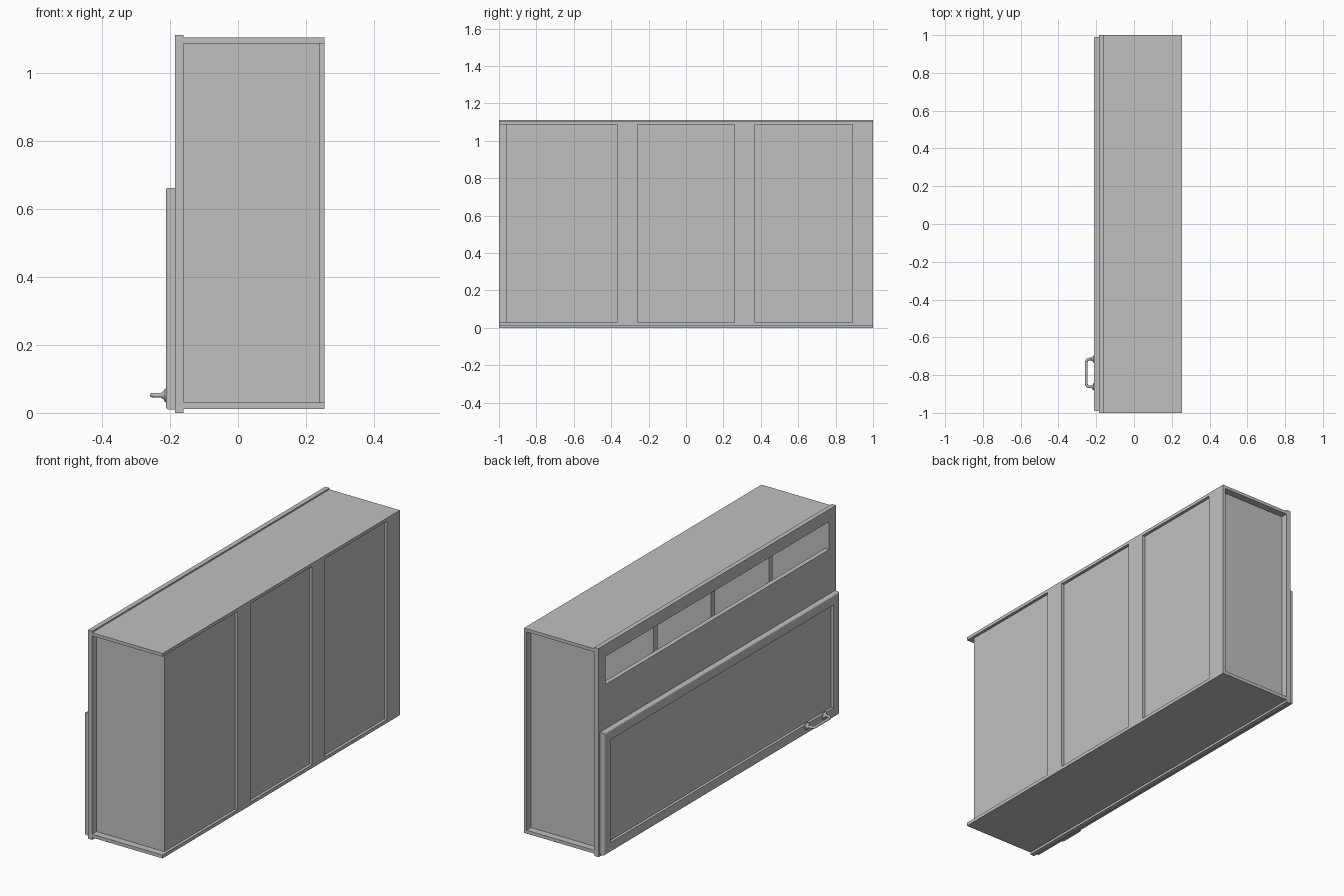
import bpy, bmesh, math
from mathutils import Vector

if "Cube" in bpy.data.objects:
    bpy.data.objects.remove(bpy.data.objects["Cube"], do_unlink=True)

# One plain grey for the whole cabinet
grey = bpy.data.materials.new("plain_grey")
grey.use_nodes = True
GREY = (0.53, 0.53, 0.53, 1)
grey.diffuse_color = GREY
grey.node_tree.nodes["Principled BSDF"].inputs["Base Color"].default_value = GREY


def finish(name, bm):
    bmesh.ops.recalc_face_normals(bm, faces=bm.faces)
    me = bpy.data.meshes.new(name)
    bm.to_mesh(me)
    bm.free()
    me.materials.append(grey)
    ob = bpy.data.objects.new(name, me)
    bpy.context.collection.objects.link(ob)
    return ob


def cube_bm(x, y, z):
    """bmesh box from (min, max) pairs"""
    bm = bmesh.new()
    bmesh.ops.create_cube(bm, size=1)
    for v in bm.verts:
        v.co = Vector([(a + b) / 2 + c * (b - a) for c, (a, b) in zip(v.co, (x, y, z))])
    return bm


def box(name, x, y, z):
    return finish(name, cube_bm(x, y, z))


def window_plate(name, x, y, z, hole_y, hole_z):
    """upright plate with one rectangular opening"""
    bm = bmesh.new()
    rings = []
    for px in x:
        for ry, rz in ((y, z), (hole_y, hole_z)):
            rings.append([bm.verts.new((px, ry[i], rz[j]))
                          for i, j in ((0, 0), (1, 0), (1, 1), (0, 1))])
    outer0, inner0, outer1, inner1 = rings
    for a, b in ((outer0, inner0), (outer1, inner1), (outer0, outer1), (inner0, inner1)):
        for i in range(4):
            k = (i + 1) % 4
            bm.faces.new((a[i], a[k], b[k], b[i]))
    return finish(name, bm)


# Top and bottom boards
FRONT, BACK = -0.16, 0.255
box("bottom_board", (FRONT, BACK), (-1, 1), (0.012, 0.03))
box("top_board", (FRONT, BACK), (-1, 1), (1.087, 1.104))

# Hollow carcass: recessed ends, back panel and full-height partitions
INNER_Z = (0.03, 1.087)
box("right_end_panel", (FRONT, 0.24), (-0.963, -0.945), INNER_Z)
box("left_end_panel", (FRONT, 0.24), (0.945, 0.963), INNER_Z)
box("back_panel", (0.225, 0.24), (-0.945, 0.945), INNER_Z)
for i, y in enumerate((-0.485, 0, 0.485)):
    box(f"partition_{i + 1}", (FRONT, 0.225), (y - 0.016, y + 0.016), INNER_Z)

# Stiles on the back; the far end is left open
for i, (a, b) in enumerate(((-0.37, -0.26), (0.26, 0.37), (0.89, 1.0))):
    box(f"back_stile_{i + 1}", (0.24, BACK), (a, b), INNER_Z)

# Face frame with a long opening near the top
window_plate("face_frame", (-0.185, FRONT), (-1, 1), (0, 1.112),
             (-0.942, 0.942), (0.898, 1.047))

# Door with softened edges and a sunken centre panel
bm = cube_bm((-0.212, -0.185), (-0.99, 0.99), (0.01, 0.662))
edges = [e for e in bm.edges if any(f.calc_center_median().x < -0.21 for f in e.link_faces)]
bmesh.ops.bevel(bm, geom=edges, offset=0.008, segments=3, profile=0.5, affect='EDGES')
face = min(bm.faces, key=lambda f: f.calc_center_median().x)
bmesh.ops.inset_region(bm, faces=[face], thickness=0.062)
bmesh.ops.inset_region(bm, faces=[face], thickness=0.0005, depth=0)
bmesh.ops.translate(bm, verts=face.verts[:], vec=(0.014, 0, 0))
finish("door", bm)

# Bow handle with flared feet
HZ, Y0, Y1 = 0.052, -0.862, -0.715
cu = bpy.data.curves.new("handle_bar", 'CURVE')
cu.dimensions = '3D'
cu.bevel_depth = 0.007
cu.bevel_resolution = 3
path = [(-0.21, Y0)]
for cy, start in ((Y0 + 0.015, 270), (Y1 - 0.015, 180)):
    for s in range(5):
        t = math.radians(start - s * 22.5)
        path.append((-0.237 + 0.015 * math.cos(t), cy + 0.015 * math.sin(t)))
path.append((-0.21, Y1))
sp = cu.splines.new('POLY')
sp.points.add(len(path) - 1)
for p, (x, y) in zip(sp.points, path):
    p.co = (x, y, HZ, 1)
cu.materials.append(grey)
bar = bpy.data.objects.new("handle_bar", cu)
bpy.context.collection.objects.link(bar)

for name, y in (("handle_foot_right", Y0), ("handle_foot_left", Y1)):
    # Revolved foot: (distance along x, radius)
    bm = bmesh.new()
    prof = [(-0.211, 0), (-0.211, 0.02), (-0.215, 0.019), (-0.219, 0.012), (-0.226, 0.008), (-0.226, 0)]
    vs = [bm.verts.new((x, y, HZ + r)) for x, r in prof]
    es = [bm.edges.new(p) for p in zip(vs, vs[1:])]
    bmesh.ops.spin(bm, geom=vs + es, cent=(0, y, HZ), axis=(1, 0, 0),
                   angle=math.tau, steps=20)
    bmesh.ops.remove_doubles(bm, verts=bm.verts, dist=1e-5)
    foot = finish(name, bm)
    bpy.ops.object.select_all(action='DESELECT')
    foot.select_set(True)
    bpy.context.view_layer.objects.active = foot
    bpy.ops.object.shade_smooth_by_angle(angle=math.radians(40))
